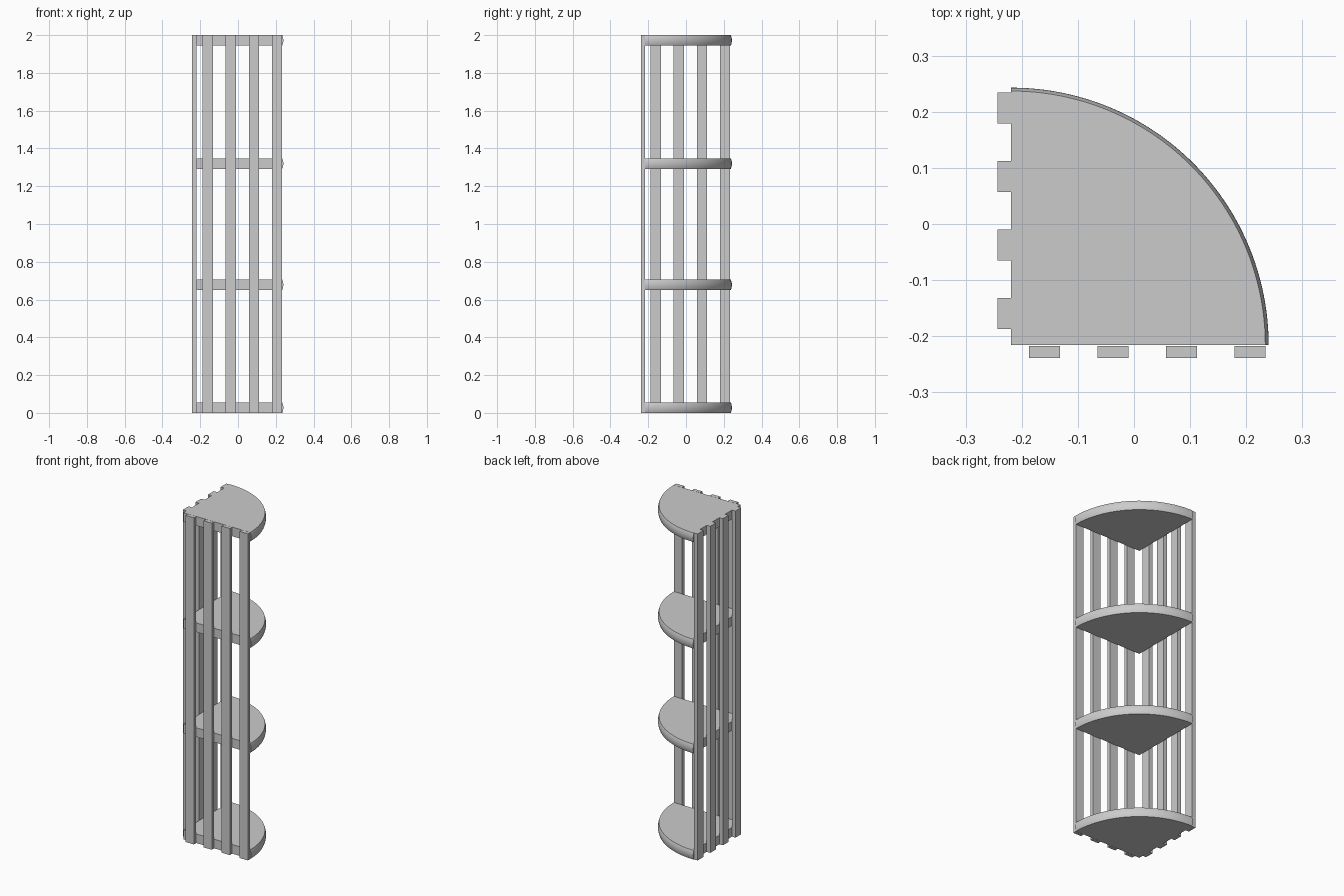
import bpy, bmesh, math

if "Cube" in bpy.data.objects:
    bpy.data.objects.remove(bpy.data.objects["Cube"])

CX, CY = -0.219, -0.216      # inner corner of the quarter-round shelves
R, BULGE, T = 0.459, 0.006, 0.056
ARC, PROF = 48, 8


def finish(bm, name):
    bmesh.ops.recalc_face_normals(bm, faces=bm.faces)
    mesh = bpy.data.meshes.new(name)
    bm.to_mesh(mesh)
    bm.free()
    obj = bpy.data.objects.new(name, mesh)
    bpy.context.collection.objects.link(obj)
    return obj


def shelf(name, z):
    # Quarter disc whose curved edge bulges gently outward
    bm = bmesh.new()
    rows = []
    for j in range(PROF + 1):
        t = j / PROF
        r = R - BULGE * (2 * t - 1) ** 2
        rows.append([bm.verts.new((CX + r * math.cos(a), CY + r * math.sin(a), z + T * t))
                     for a in (math.pi / 2 * i / ARC for i in range(ARC + 1))])
    low = bm.verts.new((CX, CY, z))
    high = bm.verts.new((CX, CY, z + T))
    for a, b in zip(rows, rows[1:]):
        for i in range(ARC):
            bm.faces.new((a[i], a[i + 1], b[i + 1], b[i])).smooth = True
    bm.faces.new([low] + rows[0])
    bm.faces.new([high] + rows[-1])
    for k in (0, -1):
        bm.faces.new([low] + [row[k] for row in rows] + [high])
    obj = finish(bm, name)
    bpy.context.view_layer.objects.active = obj
    obj.select_set(True)
    bpy.ops.object.shade_smooth_by_angle(angle=math.radians(35))
    obj.select_set(False)


def slat(name, x0, x1, y0, y1):
    # Full-height upright slat
    bm = bmesh.new()
    bmesh.ops.create_cube(bm, size=1)
    bmesh.ops.scale(bm, vec=(x1 - x0, y1 - y0, 2), verts=bm.verts)
    bmesh.ops.translate(bm, vec=((x0 + x1) / 2, (y0 + y1) / 2, 1), verts=bm.verts)
    finish(bm, name)


# Four shelves
for n, z in enumerate((0, 0.65, 1.292, 2 - T)):
    shelf(f"shelf_{n + 1}", z)

# Four slats along each straight side
for n in range(4):
    s = -0.187 + n * 0.122
    slat(f"front_slat_{n + 1}", s, s + 0.055, -0.239, CY - 0.001)
    slat(f"left_slat_{n + 1}", -0.243, CX, s, s + 0.055)
